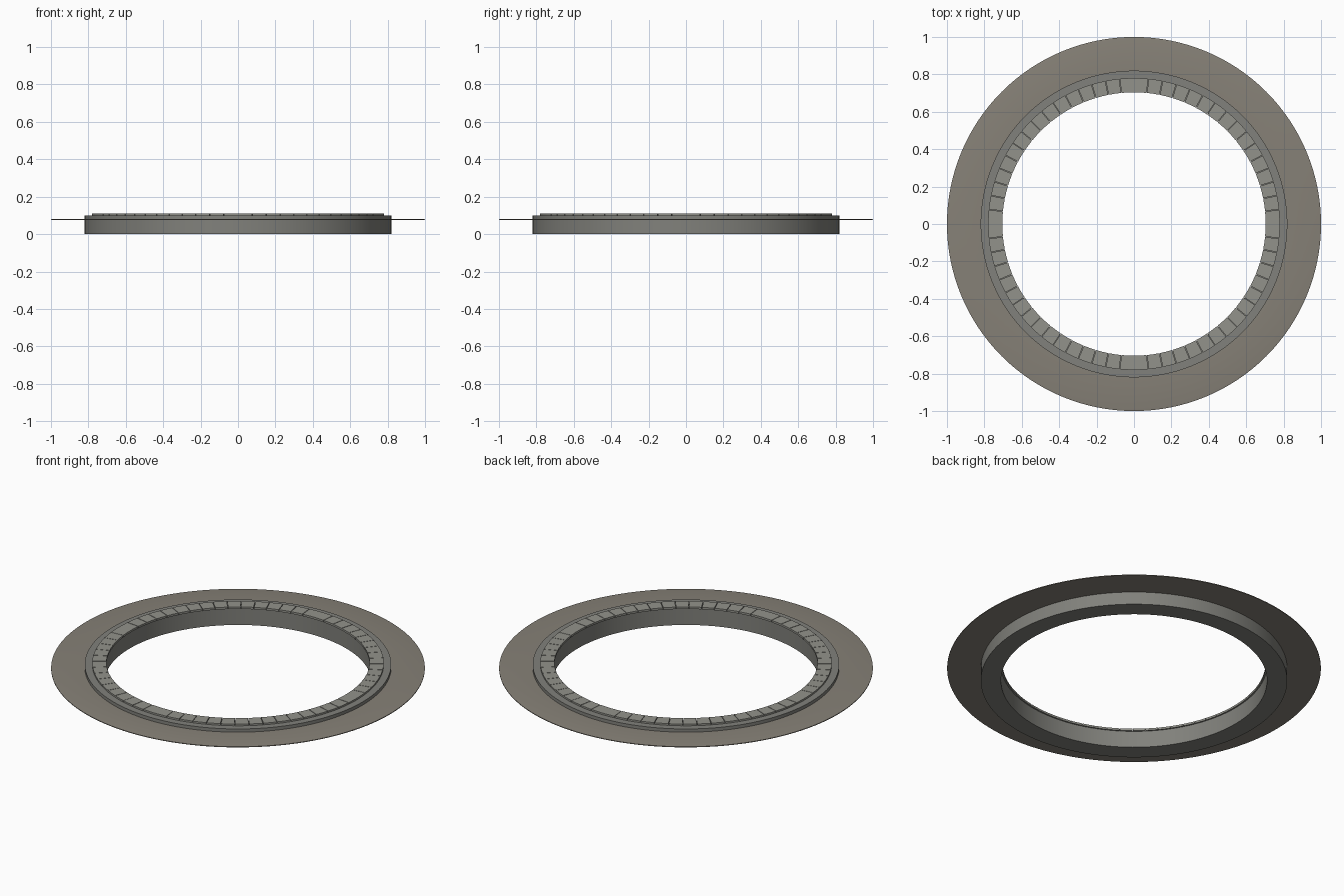
import bpy, math

if "Cube" in bpy.data.objects:
    bpy.data.objects.remove(bpy.data.objects["Cube"])

SEG = 128


def material(name, rgb):
    m = bpy.data.materials.new(name)
    m.diffuse_color = (*rgb, 1)
    m.use_nodes = True
    m.node_tree.nodes["Principled BSDF"].inputs["Base Color"].default_value = m.diffuse_color
    return m


def add_object(name, verts, faces, mat):
    me = bpy.data.meshes.new(name)
    me.from_pydata(verts, [], faces)
    me.materials.append(mat)
    ob = bpy.data.objects.new(name, me)
    bpy.context.collection.objects.link(ob)
    bpy.ops.object.select_all(action='DESELECT')
    ob.select_set(True)
    bpy.context.view_layer.objects.active = ob
    bpy.ops.object.shade_smooth_by_angle(angle=math.radians(30))
    return ob


def lathe(name, profile, mat):
    """Spin a closed (radius, z) profile, listed counter-clockwise, around z."""
    n = len(profile)
    verts, faces = [], []
    for i in range(SEG):
        a = 2 * math.pi * i / SEG
        verts += [(r * math.cos(a), r * math.sin(a), z) for r, z in profile]
        j = (i + 1) % SEG
        faces += [(i * n + k, j * n + k, j * n + (k + 1) % n, i * n + (k + 1) % n)
                  for k in range(n)]
    return lathe_finish(name, verts, faces, mat)


def lathe_finish(name, verts, faces, mat):
    return add_object(name, verts, faces, mat)


def coping(name, r0, r1, z0, z1, count, gap, mat):
    """Ring of curved stones parted by fine joints; the four axis stones are double."""
    profile = [(r0, z0), (r1, z0), (r1, z1), (r0, z1)]
    joints = [k for k in range(count + 1) if k % (count // 4)]
    joints.append(joints[0] + count)
    joints = sorted(set(joints))
    step = 2 * math.pi / count
    verts, faces = [], []
    for k0, k1 in zip(joints, joints[1:]):
        a0, a1 = k0 * step + gap / 2, k1 * step - gap / 2
        parts = 2 * (k1 - k0)
        b = len(verts)
        for s in range(parts + 1):
            a = a0 + (a1 - a0) * s / parts
            verts += [(r * math.cos(a), r * math.sin(a), z) for r, z in profile]
        for s in range(parts):
            p, q = b + 4 * s, b + 4 * s + 4
            faces += [(p + k, q + k, q + (k + 1) % 4, p + (k + 1) % 4) for k in range(4)]
        e = b + 4 * parts
        faces += [(b, b + 1, b + 2, b + 3), (e + 3, e + 2, e + 1, e)]
    return add_object(name, verts, faces, mat)


wall_mat = material("wall_stone", (0.22, 0.22, 0.20))
cap_mat = material("cap_stone", (0.29, 0.29, 0.26))
apron_mat = material("apron_earth", (0.24, 0.22, 0.185))

# Low ring wall
lathe("ring_wall", [(0.712, 0), (0.82, 0), (0.82, 0.10), (0.712, 0.10)], wall_mat)
# Thin flat surround
lathe("apron", [(0.81, 0.075), (1.0, 0.075), (1.0, 0.079), (0.99, 0.081), (0.81, 0.081)],
      apron_mat)
# Segmented stone cap on the wall
coping("coping_stones", 0.704, 0.78, 0.098, 0.11, 64, 0.004, cap_mat)
